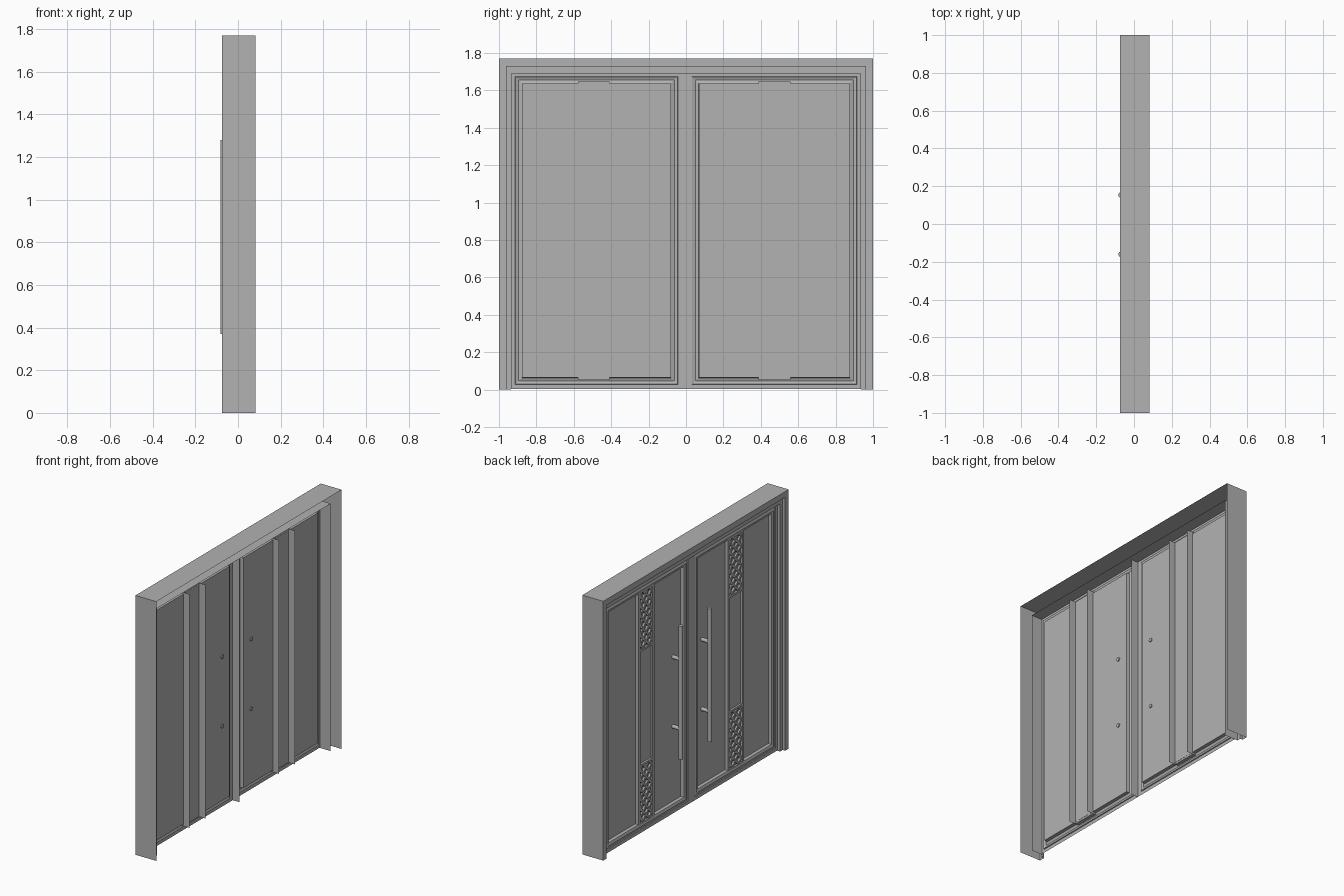
import bpy, bmesh, math

if "Cube" in bpy.data.objects:
    bpy.data.objects.remove(bpy.data.objects["Cube"])

grey = bpy.data.materials.new("dark_grey")
grey.diffuse_color = (.446, .446, .446, 1)
grey.use_nodes = True
grey.node_tree.nodes["Principled BSDF"].inputs["Base Color"].default_value = grey.diffuse_color


def finish(bm, name):
    bmesh.ops.recalc_face_normals(bm, faces=bm.faces)
    me = bpy.data.meshes.new(name)
    bm.to_mesh(me)
    bm.free()
    me.materials.append(grey)
    ob = bpy.data.objects.new(name, me)
    bpy.context.collection.objects.link(ob)
    return ob


def loft(name, rings, closed, fill, side_walls=False):
    """Join rings of points into a thin shell; side_walls keeps only the upright walls of the first band."""
    bm = bmesh.new()
    vs = [[bm.verts.new(p) for p in r] for r in rings]
    n = len(rings[0])
    for k, (a, b) in enumerate(zip(vs, vs[1:])):
        for i in range(n if closed else n - 1):
            if side_walls and k == 0 and i % 2 == 0:
                continue
            j = (i + 1) % n
            bm.faces.new((a[i], a[j], b[j], b[i]))
    if fill:
        bm.faces.new(vs[-1])
    return finish(bm, name)


def rect(x, y0, y1, z0, z1):
    return [(x, y0, z0), (x, y1, z0), (x, y1, z1), (x, y0, z1)]


def box(bm, x0, x1, y0, y1, z0, z1):
    vs = [bm.verts.new(p) for x in (x0, x1) for p in rect(x, y0, y1, z0, z1)]
    for f in ((0, 1, 2, 3), (4, 5, 6, 7), (0, 1, 5, 4), (1, 2, 6, 5), (2, 3, 7, 6), (3, 0, 4, 7)):
        bm.faces.new([vs[i] for i in f])


# stepped outer frame, open at the back and bottom
profile = [(1.0, 1.77, .083), (1.0, 1.77, -.075), (.963, 1.73, -.075),
           (.963, 1.73, -.055), (.936, 1.69, -.055), (.936, 1.69, .045)]
loft("door_frame", [[(x, -a, 0), (x, -a, t), (x, a, t), (x, a, 0)] for a, t, x in profile], False, False)


def leaf(name, y0, y1, left, right):
    # stile and rail shell, then moulding down to the flat panel
    steps = [(.017, 0, 0), (-.036, 0, 0), (-.036, 1, 0), (-.03, 1, .002),
             (-.036, 1, .019), (-.03, 1, .036), (-.008, 1, .038)]
    rings = [rect(x, y0 + k * left + d, y1 - k * right - d, .003 + k * .024 + d, 1.69 - k * .016 - d)
             for x, k, d in steps]
    loft(name, rings, True, True, True)


leaf("leaf_left", -.936, -.006, .022, .037)
leaf("leaf_right", -.006, .936, .037, .022)


def lattice(bm, y0, y1, z0, z1):
    # crossing diagonal slats clipped to a rectangle
    w, h, d, step = y1 - y0, z1 - z0, .0075, .066
    for s in (0, 1):
        c = -w + step / 2
        while c < h:
            a, b = max(0, -c), min(w, h - c)
            if b - a > .015:
                quad = [(a - d, a + c + d), (a + d, a + c - d), (b + d, b + c - d), (b - d, b + c + d)]
                vs = []
                for x in (-.018, -.03 - .001 * s):
                    for u, v in quad:
                        u, v = min(max(u, 0), w), min(max(v, 0), h)
                        vs.append(bm.verts.new((x, y1 - u if s else y0 + u, z0 + v)))
                for f in ((4, 5, 6, 7), (0, 1, 5, 4), (1, 2, 6, 5), (2, 3, 7, 6), (3, 0, 4, 7)):
                    bm.faces.new([vs[i] for i in f])
            c += step


def decor(side, y0, y1):
    z0, z1, b = .052, 1.648, .018
    # fins running through the panel to the back
    bm = bmesh.new()
    for y in (y0, y1):
        bm.faces.new([bm.verts.new(p) for p in
                      ((-.033, y, z0), (.039, y, z0), (.039, y, z1), (-.033, y, z1))])
    finish(bm, "decor_fins_" + side)
    # raised border with dividers
    bm = bmesh.new()
    for ya, yb in ((y0, y0 + b), (y1 - b, y1)):
        box(bm, -.033, -.009, ya, yb, z0, z1)
    for z in (z0, .45, 1.236, z1 - .014):
        box(bm, -.033, -.009, y0 + b, y1 - b, z, z + .014)
    finish(bm, "decor_border_" + side)
    # recessed backing plate
    bm = bmesh.new()
    bm.faces.new([bm.verts.new(p) for p in rect(-.019, y0 + b, y1 - b, z0, z1)])
    finish(bm, "decor_plate_" + side)
    # lattice at top and bottom
    bm = bmesh.new()
    for za, zb in ((z0 + .014, .45), (1.25, z1 - .014)):
        lattice(bm, y0 + b, y1 - b, za, zb)
    finish(bm, "decor_lattice_" + side)


decor("left", -.578, -.408)
decor("right", .388, .558)


def rod(name, radius, length, loc, rot=(0, 0, 0)):
    bpy.ops.mesh.primitive_cylinder_add(vertices=16, radius=radius, depth=length, location=loc, rotation=rot)
    ob = bpy.context.object
    ob.name = name
    ob.data.materials.append(grey)
    bpy.ops.object.shade_smooth_by_angle(angle=math.radians(40))


# pull handles with two standoffs each
for side, y in (("left", -.16), ("right", .153)):
    rod("handle_bar_" + side, .015, .91, (-.068, y, .825))
    for z in (.575, 1.05):
        rod("handle_standoff_" + side, .013, .065, (-.0345, y, z), (0, math.pi / 2, 0))
